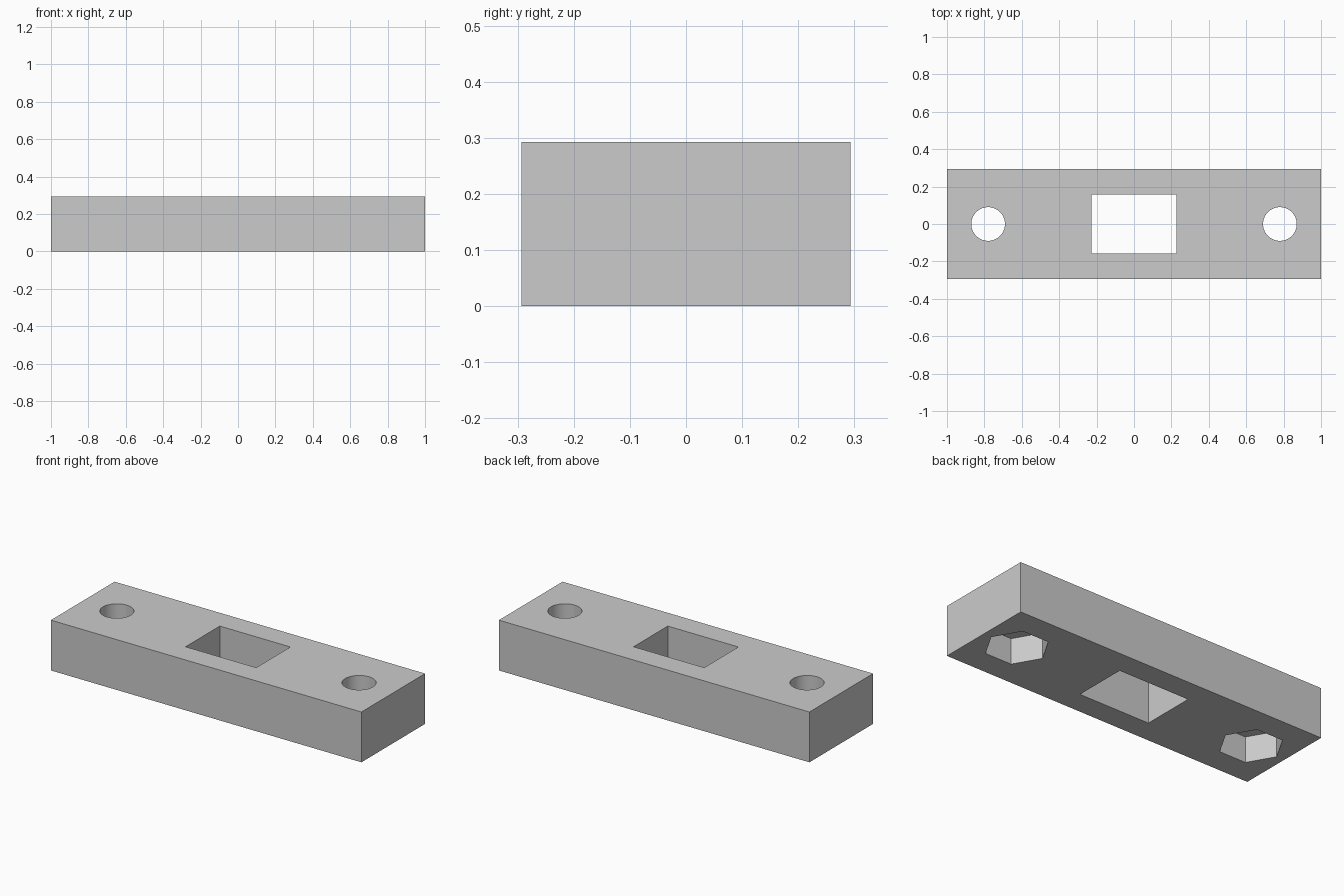
import bpy
import math

default = bpy.data.objects.get("Cube")
if default:
    bpy.data.objects.remove(default, do_unlink=True)

LENGTH, WIDTH, HEIGHT = 2.0, 0.586, 0.293
HOLE_X = 0.78       # distance of the bolt holes from the centre
HOLE_R = 0.09
NUT_R = 0.17        # corner radius of the hexagonal nut pocket
NUT_DEPTH = 0.15

grey = bpy.data.materials.new("plain grey")
grey.use_nodes = True
grey.diffuse_color = (0.6, 0.6, 0.6, 1)
grey.node_tree.nodes["Principled BSDF"].inputs["Base Color"].default_value = (0.6, 0.6, 0.6, 1)


def box(name, size, z):
    bpy.ops.mesh.primitive_cube_add(size=1, location=(0, 0, z))
    ob = bpy.context.object
    ob.name = name
    ob.scale = size
    bpy.ops.object.transform_apply(location=True, rotation=True, scale=True)
    ob.data.materials.append(grey)
    return ob


def prism(name, sides, radius, depth, x, z, turn=0):
    bpy.ops.mesh.primitive_cylinder_add(vertices=sides, radius=radius, depth=depth,
                                        location=(x, 0, z), rotation=(0, 0, turn))
    ob = bpy.context.object
    ob.name = name
    ob.data.materials.append(grey)
    return ob


# Solid bar
bar = box("mounting_bar", (LENGTH, WIDTH, HEIGHT), HEIGHT / 2)

# Cutters: square window, round bolt holes, hexagonal pockets open at the bottom
cutters = [box("window_cutter", (0.455, 0.315, 1), HEIGHT / 2)]
for side, x in (("left", HOLE_X), ("right", -HOLE_X)):
    cutters.append(prism(side + "_bolt_hole_cutter", 64, HOLE_R, 1, x, HEIGHT / 2))
    cutters.append(prism(side + "_nut_pocket_cutter", 6, NUT_R, 2 * NUT_DEPTH, x, 0,
                         math.radians(30)))

# Cut each opening, then drop its helper
bpy.ops.object.select_all(action="DESELECT")
bpy.context.view_layer.objects.active = bar
bar.select_set(True)
for cutter in cutters:
    cutter.hide_render = True
    cut = bar.modifiers.new(cutter.name, "BOOLEAN")
    cut.operation = "DIFFERENCE"
    cut.solver = "EXACT"
    cut.object = cutter
    bpy.ops.object.modifier_apply(modifier=cut.name)
    bpy.data.objects.remove(cutter, do_unlink=True)

bpy.ops.object.shade_smooth_by_angle(angle=math.radians(30))
